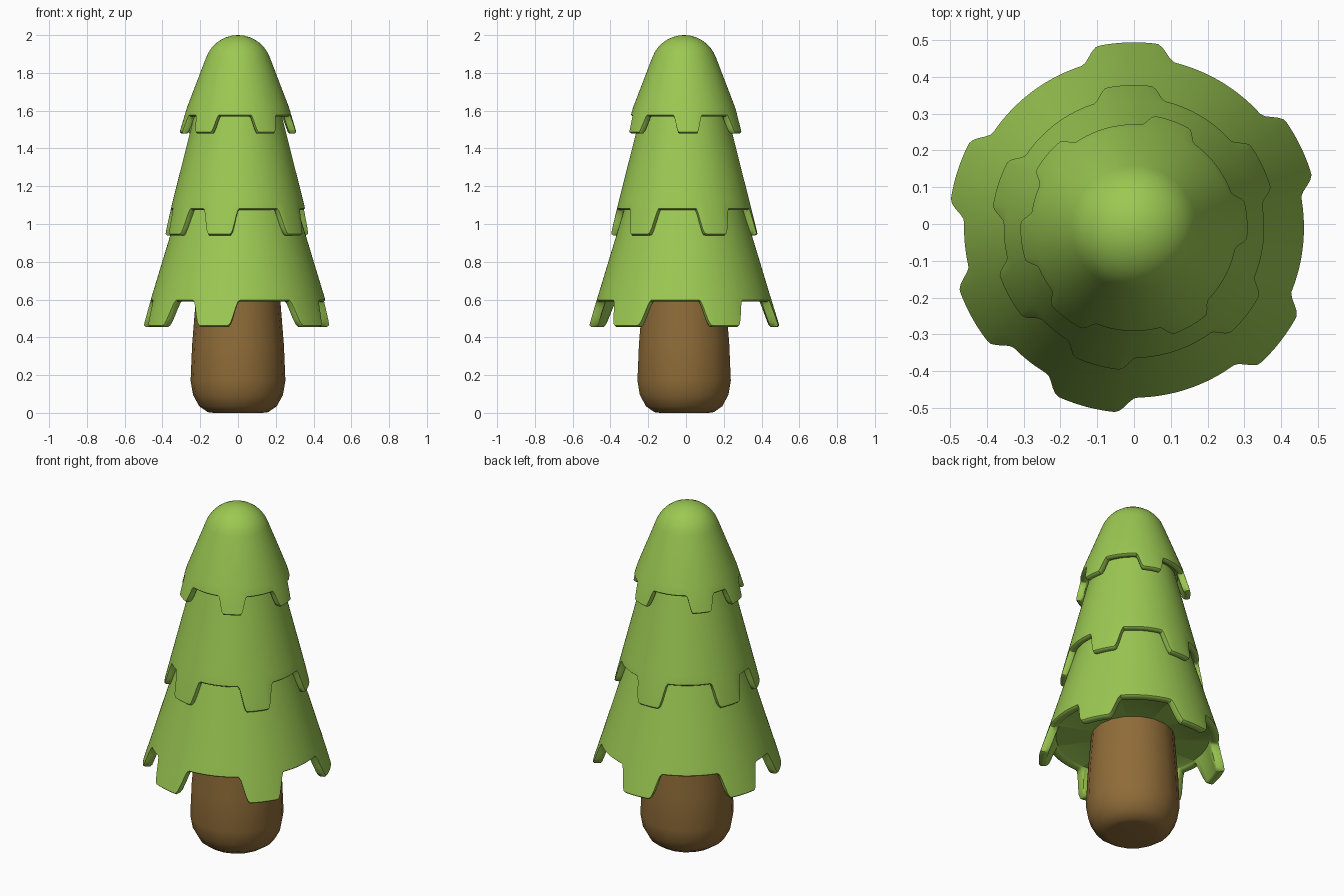
import bpy, bmesh, math

if "Cube" in bpy.data.objects:
    bpy.data.objects.remove(bpy.data.objects["Cube"])

OFF_Y = -0.01  # the tree axis sits slightly forward
TABS = [92, 26, -38, -105, -151, -198]  # hanging tab directions in degrees


def material(name, rgb):
    m = bpy.data.materials.new(name)
    m.diffuse_color = (*rgb, 1)
    m.use_nodes = True
    m.node_tree.nodes["Principled BSDF"].inputs["Base Color"].default_value = m.diffuse_color
    return m


GREEN = material("leaf green", (0.33, 0.58, 0.085))
BROWN = material("bark brown", (0.275, 0.15, 0.04))


def skin(name, columns, mat, angle):
    """Join columns of (r, z) points, one per angle, into a closed solid."""
    bm = bmesh.new()
    n = len(columns)
    rings = []
    for i, col in enumerate(columns):
        a = 2 * math.pi * i / n
        rings.append([bm.verts.new((r * math.cos(a), r * math.sin(a) + OFF_Y, z)) for r, z in col])
    for i in range(n):
        p, q = rings[i], rings[(i + 1) % n]
        for j in range(len(p) - 1):
            bm.faces.new((p[j], p[j + 1], q[j + 1], q[j]))
    # close both ends
    bm.faces.new([c[0] for c in rings])
    bm.faces.new([c[-1] for c in reversed(rings)])
    bmesh.ops.recalc_face_normals(bm, faces=bm.faces)
    me = bpy.data.meshes.new(name)
    bm.to_mesh(me)
    bm.free()
    me.materials.append(mat)
    ob = bpy.data.objects.new(name, me)
    bpy.context.collection.objects.link(ob)
    bpy.ops.object.select_all(action='DESELECT')
    ob.select_set(True)
    bpy.context.view_layer.objects.active = ob
    bpy.ops.object.shade_smooth_by_angle(angle=math.radians(angle))
    return ob


def tier(name, top, edge, r_edge, slope, tip, thick, turn=0, n=240):
    """Cone skirt with a flat underside and rounded tabs hanging to z = tip."""
    def rad(z):
        return r_edge + (edge - z) * slope

    cols = []
    for i in range(n):
        deg = 360 * i / n
        d = min(abs((deg - t - turn + 180) % 360 - 180) for t in TABS)
        f = min(1, max(0, (16 - d) / 7))
        f = f * f * (3 - 2 * f)
        zb = edge + (tip - edge) * f
        r = rad(zb)
        col = list(top) + [(rad(edge + 0.05), edge + 0.05)]
        # rounded lip, then inner wall and underside
        col += [(rad(zb + 0.022), zb + 0.022), (r - 0.003, zb + 0.008), (r - 0.012, zb),
                (r - thick + 0.008, zb), (r - thick, zb + 0.008),
                (r_edge - thick - 0.004, edge + 0.012), (0.1, edge + 0.012)]
        cols.append(col)
    return skin(name, cols, GREEN, 50)


# trunk with rounded foot
trunk = [(0.13, 0.0), (0.16, 0.004), (0.205, 0.035), (0.238, 0.095), (0.251, 0.17),
         (0.243, 0.36), (0.227, 0.56), (0.22, 0.66)]
skin("trunk", [trunk] * 18, BROWN, 50)

# foliage tiers
tier("lower_foliage", [(0.1, 1.2), (0.28, 1.2)], 0.59, 0.465, 0.31, 0.455, 0.05)
tier("middle_foliage", [(0.1, 1.7), (0.20, 1.7)], 1.075, 0.357, 0.25, 0.94, 0.04)

# crown: dome blending into a cone
dome = [(0.18 * math.cos(math.radians(a)), 1.818 + 0.182 * math.sin(math.radians(a)))
        for a in (89, 80, 70, 60, 50, 40, 30, 20)]
tier("top_foliage", dome, 1.57, 0.284, 0.30, 1.478, 0.04, turn=-22)
